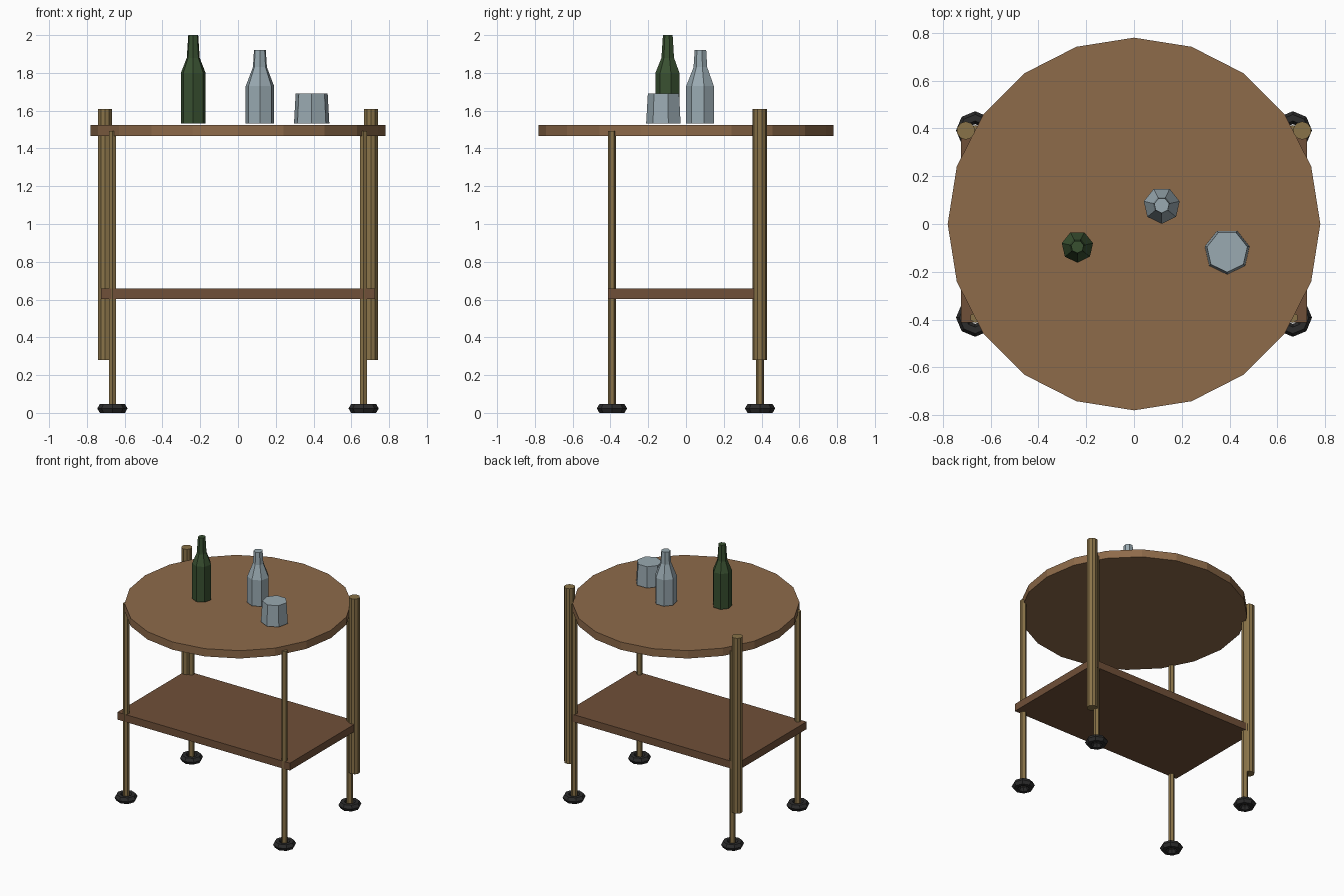
import bpy, bmesh
from math import sin, cos, pi

if "Cube" in bpy.data.objects:
    bpy.data.objects.remove(bpy.data.objects["Cube"])


def material(name, rgb):
    m = bpy.data.materials.new(name)
    m.diffuse_color = (*rgb, 1)
    m.use_nodes = True
    m.node_tree.nodes["Principled BSDF"].inputs["Base Color"].default_value = m.diffuse_color
    return m


wood = material("wood", (0.27, 0.145, 0.068))
dark_wood = material("dark_wood", (0.16, 0.08, 0.04))
brass = material("brass", (0.25, 0.17, 0.065))
rubber = material("rubber", (0.025, 0.025, 0.025))
green_glass = material("green_glass", (0.04, 0.08, 0.03))
clear_glass = material("clear_glass", (0.32, 0.40, 0.44))


def lathe(name, x, y, profile, sides, mat):
    """Flat-faced closed solid from (radius, z) pairs, first corner at -y."""
    bm = bmesh.new()
    rings = [[bm.verts.new((x + r * sin(2 * pi * i / sides),
                            y - r * cos(2 * pi * i / sides), z))
              for i in range(sides)] for r, z in profile]
    for a, b in zip(rings, rings[1:]):
        for i in range(sides):
            j = (i + 1) % sides
            bm.faces.new((a[i], a[j], b[j], b[i]))
    bm.faces.new(rings[0][::-1])
    bm.faces.new(rings[-1])
    bmesh.ops.recalc_face_normals(bm, faces=bm.faces)
    me = bpy.data.meshes.new(name)
    bm.to_mesh(me)
    bm.free()
    me.materials.append(mat)
    ob = bpy.data.objects.new(name, me)
    bpy.context.collection.objects.link(ob)
    return ob


# Round top and rectangular lower shelf
lathe("table_top", 0, 0, [(0.78, 1.466), (0.78, 1.525)], 20, wood)
bpy.ops.mesh.primitive_cube_add(size=1, location=(0, 0, 0.631))
shelf = bpy.context.object
shelf.name = "lower_shelf"
shelf.scale = (1.448, 0.824, 0.056)
shelf.data.materials.append(dark_wood)

for sx, side in ((-1, "left"), (1, "right")):
    # Thick rear handle posts
    lathe(f"{side}_handle_post", sx * 0.704, 0.391,
          [(0.038, 0.28), (0.038, 1.61)], 10, brass)
    for sy, end in ((-1, "front"), (1, "back")):
        # Thin legs with ring-shaped feet
        lathe(f"{end}_{side}_leg", sx * 0.665, sy * 0.392,
              [(0.022, 0.03), (0.022, 1.493)], 6, brass)
        bpy.ops.mesh.primitive_torus_add(
            location=(sx * 0.665, sy * 0.392, 0.0235), major_segments=8,
            minor_segments=6, major_radius=0.053, minor_radius=0.027)
        foot = bpy.context.object
        foot.name = f"{end}_{side}_foot"
        foot.data.materials.append(rubber)

# Bottles and tumbler
lathe("green_bottle", -0.237, -0.095,
      [(0.067, 1.532), (0.067, 1.80), (0.035, 1.88), (0.027, 2.0)], 7, green_glass)
lathe("clear_bottle", 0.116, 0.078,
      [(0.077, 1.532), (0.077, 1.73), (0.038, 1.83), (0.032, 1.922)], 7, clear_glass)
lathe("tumbler", 0.39, -0.115,
      [(0.096, 1.532), (0.087, 1.69)], 7, clear_glass)
